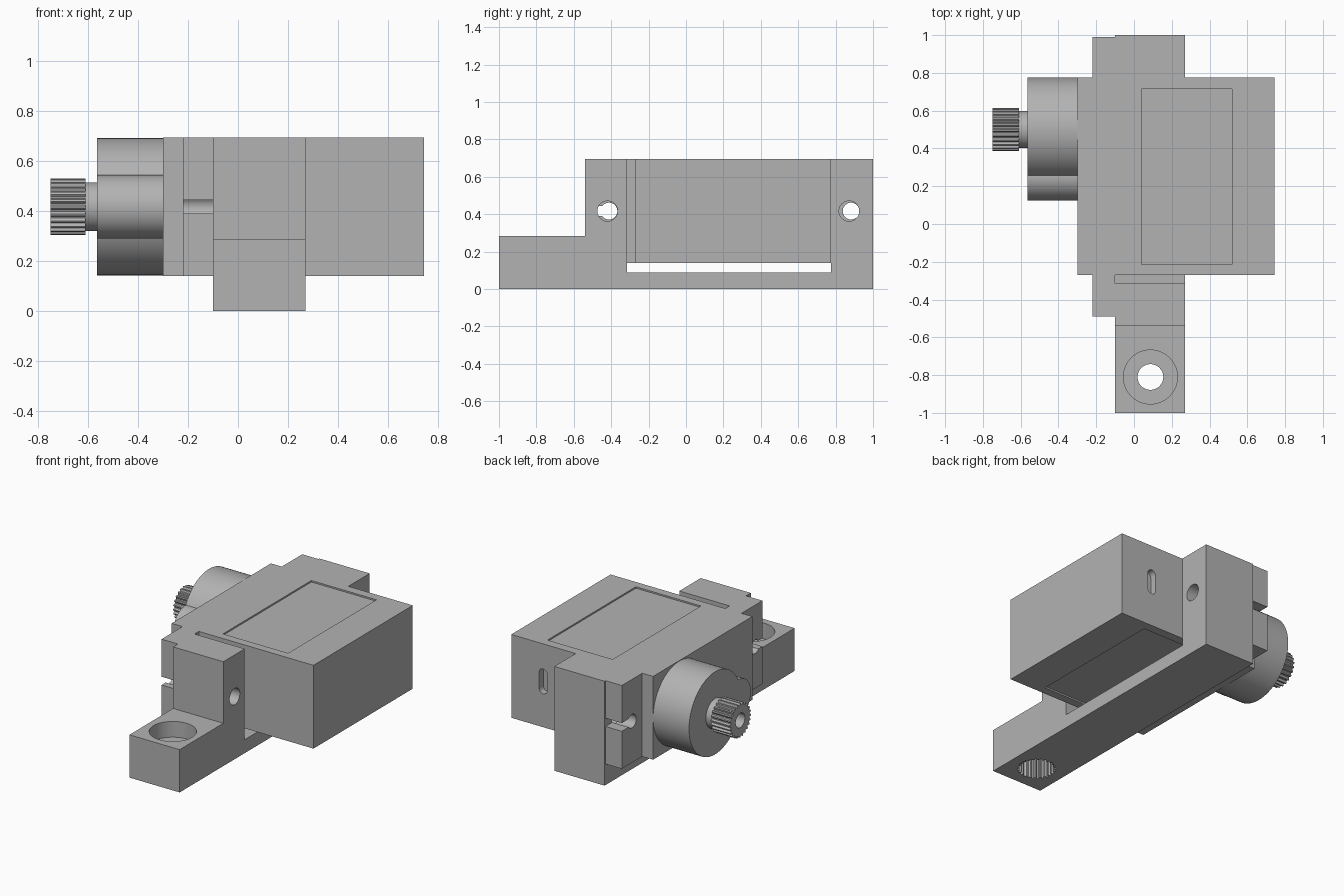
import bpy
import bmesh
from math import cos, sin, pi
from mathutils import Vector

cube = bpy.data.objects.get("Cube")
if cube:
    bpy.data.objects.remove(cube, do_unlink=True)

grey = bpy.data.materials.new("plain grey")
grey.use_nodes = True
grey.diffuse_color = (0.45, 0.45, 0.45, 1)
grey.node_tree.nodes["Principled BSDF"].inputs["Base Color"].default_value = grey.diffuse_color


def prism(name, outline, axis, low, high):
    """Extrude a closed outline along an axis; the outline uses the other two axes in order."""
    bm = bmesh.new()

    def place(p):
        co = list(p)
        co.insert("xyz".index(axis), low)
        return Vector(co)

    face = bm.faces.new([bm.verts.new(place(p)) for p in outline])
    new = bmesh.ops.extrude_face_region(bm, geom=[face])["geom"]
    offset = [0, 0, 0]
    offset["xyz".index(axis)] = high - low
    bmesh.ops.translate(bm, vec=offset, verts=[v for v in new if isinstance(v, bmesh.types.BMVert)])
    bmesh.ops.recalc_face_normals(bm, faces=bm.faces)
    mesh = bpy.data.meshes.new(name)
    bm.to_mesh(mesh)
    bm.free()
    mesh.materials.append(grey)
    obj = bpy.data.objects.new(name, mesh)
    bpy.context.collection.objects.link(obj)
    return obj


def rect(a0, a1, b0, b1):
    return [(a0, b0), (a1, b0), (a1, b1), (a0, b1)]


def circle(a, b, r, n=48):
    return [(a + r * cos(2 * pi * i / n), b + r * sin(2 * pi * i / n)) for i in range(n)]


def gear(a, b, r, teeth=24, depth=0.013):
    pts = []
    for i in range(teeth * 4):
        rad = r if i % 4 < 2 else r - depth
        t = 2 * pi * i / (teeth * 4)
        pts.append((a + rad * cos(t), b + rad * sin(t)))
    return pts


def slot(a, b, half_width, half_height, n=8):
    """Upright slot with rounded ends."""
    rise = half_height - half_width
    top = [(a + half_width * cos(pi * i / n), b + rise + half_width * sin(pi * i / n)) for i in range(n + 1)]
    return top + [(2 * a - x, 2 * b - y) for x, y in top]


def combine(obj, others, operation="DIFFERENCE"):
    bpy.context.view_layer.objects.active = obj
    for other in others:
        mod = obj.modifiers.new("combine", "BOOLEAN")
        mod.operation = operation
        mod.solver = "EXACT"
        mod.object = other
        bpy.ops.object.modifier_apply(modifier=mod.name)
        bpy.data.objects.remove(other, do_unlink=True)


def smooth(obj):
    bpy.ops.object.select_all(action="DESELECT")
    obj.select_set(True)
    bpy.context.view_layer.objects.active = obj
    bpy.ops.object.shade_smooth_by_angle(angle=0.5)


MID_Z = 0.417        # height of the shaft and screw holes
SHAFT_Y = 0.5
ARM = (0.087, -0.81)  # centre of the arm hole

# Motor case with its two mounting tabs
case = prism("motor_case", [
    (-0.30, -0.27), (-0.22, -0.27), (-0.22, -0.49), (-0.10, -0.49), (-0.10, -0.27), (0.745, -0.27),
    (0.745, 0.775), (-0.10, 0.775), (-0.10, 0.99), (-0.22, 0.99), (-0.22, 0.775), (-0.30, 0.775),
], "z", 0.14, 0.695)
cuts = [prism("label_cut", rect(0.04, 0.52, -0.215, 0.715), "z", z, z + 0.04) for z in (0.11, 0.685)]
cuts.append(prism("cable_cut", slot(0.51, 0.445, 0.03, 0.083), "y", 0.73, 0.8))
for hole_y, end_y in ((-0.412, -0.55), (0.883, 1.05)):
    cuts.append(prism("tab_hole_cut", circle(hole_y, MID_Z, 0.045), "x", -0.25, -0.07))
    cuts.append(prism("tab_slot_cut", rect(min(hole_y, end_y), max(hole_y, end_y), 0.39, 0.445),
                      "x", -0.25, -0.07))
combine(case, cuts)
smooth(case)

# Gear housing: a large and a small round lobe
housing = prism("gear_housing", circle(SHAFT_Y, MID_Z, 0.275, 96), "x", -0.565, -0.30)
combine(housing, [prism("small_lobe", circle(0.253, MID_Z, 0.128), "x", -0.565, -0.30)], "UNION")
smooth(housing)

# Output shaft: plain collar and toothed end with a screw hole
collar = prism("shaft_collar", circle(SHAFT_Y, MID_Z, 0.098), "x", -0.61, -0.565)
smooth(collar)
spline = prism("shaft_spline", gear(SHAFT_Y, MID_Z, 0.113), "x", -0.75, -0.61)
combine(spline, [prism("screw_cut", circle(SHAFT_Y, MID_Z, 0.048), "x", -0.8, -0.63)])
smooth(spline)

# Bracket holding the case, with the low arm at the front
bracket = prism("bracket", [
    (-1, 0), (1, 0), (1, 0.695), (0.775, 0.695), (0.775, 0.09), (-0.315, 0.09),
    (-0.315, 0.695), (-0.54, 0.695), (-0.54, 0.285), (-1, 0.285),
], "x", -0.10, 0.27)
cuts = [prism("bolt_cut", circle(y, MID_Z, 0.054), "x", -0.2, 0.4) for y in (-0.42, 0.872)]
cuts += [
    prism("counterbore_cut", circle(*ARM, 0.143), "z", 0.18, 0.4),
    prism("through_cut", circle(*ARM, 0.068), "z", -0.1, 0.35),
    prism("toothed_socket_cut", gear(*ARM, 0.118), "z", -0.1, 0.13),
]
combine(bracket, cuts)
smooth(bracket)
